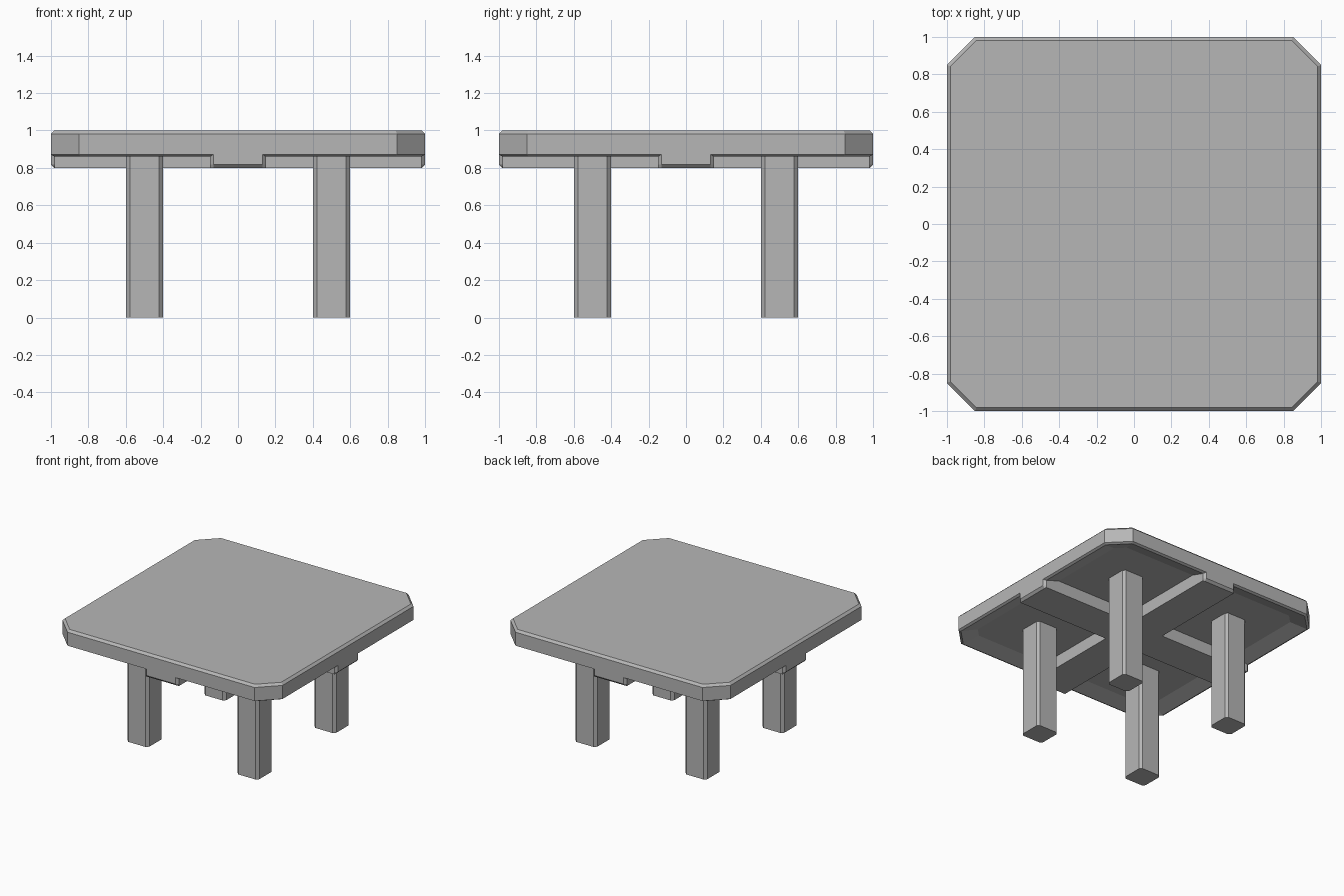
import bpy, bmesh, math

if "Cube" in bpy.data.objects:
    bpy.data.objects.remove(bpy.data.objects["Cube"])

grey = bpy.data.materials.new("dark_grey")
grey.diffuse_color = (0.47, 0.47, 0.47, 1.0)
grey.use_nodes = True
grey.node_tree.nodes["Principled BSDF"].inputs["Base Color"].default_value = grey.diffuse_color


def loft(name, rings):
    """Closed solid through equal-length rings of points, bottom to top."""
    bm = bmesh.new()
    loops = [[bm.verts.new((x, y, z)) for x, y in pts] for pts, z in rings]
    n = len(loops[0])
    for a, b in zip(loops, loops[1:]):
        for i in range(n):
            j = (i + 1) % n
            bm.faces.new((a[i], a[j], b[j], b[i]))
    bm.faces.new(loops[0][::-1])
    bm.faces.new(loops[-1])
    bmesh.ops.recalc_face_normals(bm, faces=bm.faces)
    mesh = bpy.data.meshes.new(name)
    bm.to_mesh(mesh)
    bm.free()
    mesh.materials.append(grey)
    obj = bpy.data.objects.new(name, mesh)
    bpy.context.collection.objects.link(obj)
    return obj


def four_fold(points):
    """Repeat points around z in quarter turns, counter-clockwise."""
    out = []
    for k in range(4):
        c, s = round(math.cos(k * math.pi / 2)), round(math.sin(k * math.pi / 2))
        out += [(c * x - s * y, s * x + c * y) for x, y in points]
    return out


def octagon(half, cut, inset=0.0, cx=0.0, cy=0.0):
    """Square with cut corners, optionally inset evenly."""
    h = half - inset
    k = half - cut - inset * math.tan(math.pi / 8)
    return [(x + cx, y + cy) for x, y in four_fold([(h, -k), (h, k)])]


BEVEL = 0.018
W = 0.15  # half width of the cross brace

# Table top: recessed underside with a sloping rim, bevelled edges
loft("table_top", [
    (octagon(1.0, 0.15, 0.14), 0.90),
    (octagon(1.0, 0.15, BEVEL), 0.861),
    (octagon(1.0, 0.15), 0.871),
    (octagon(1.0, 0.15), 1.0 - BEVEL),
    (octagon(1.0, 0.15, BEVEL), 1.0),
])


def cross(tip, shoulder=1.0 - BEVEL):
    return four_fold([(W, -W), (shoulder, -W), (tip, -W + BEVEL),
                      (tip, W - BEVEL), (shoulder, W)])


# Cross brace under the top, bevelled only at its four ends
loft("cross_brace", [
    (cross(1.0 - BEVEL), 0.80),
    (cross(1.0), 0.80 + BEVEL),
    (cross(1.0), 0.871),
    (cross(0.98, 0.97), 0.92),
])

# Four square legs with chamfered vertical edges
for side_y, cy in (("front", -0.5), ("back", 0.5)):
    for side_x, cx in (("left", -0.5), ("right", 0.5)):
        outline = octagon(0.0985, 0.02, cx=cx, cy=cy)
        loft(f"{side_y}_{side_x}_leg", [(outline, 0.0), (outline, 0.91)])
